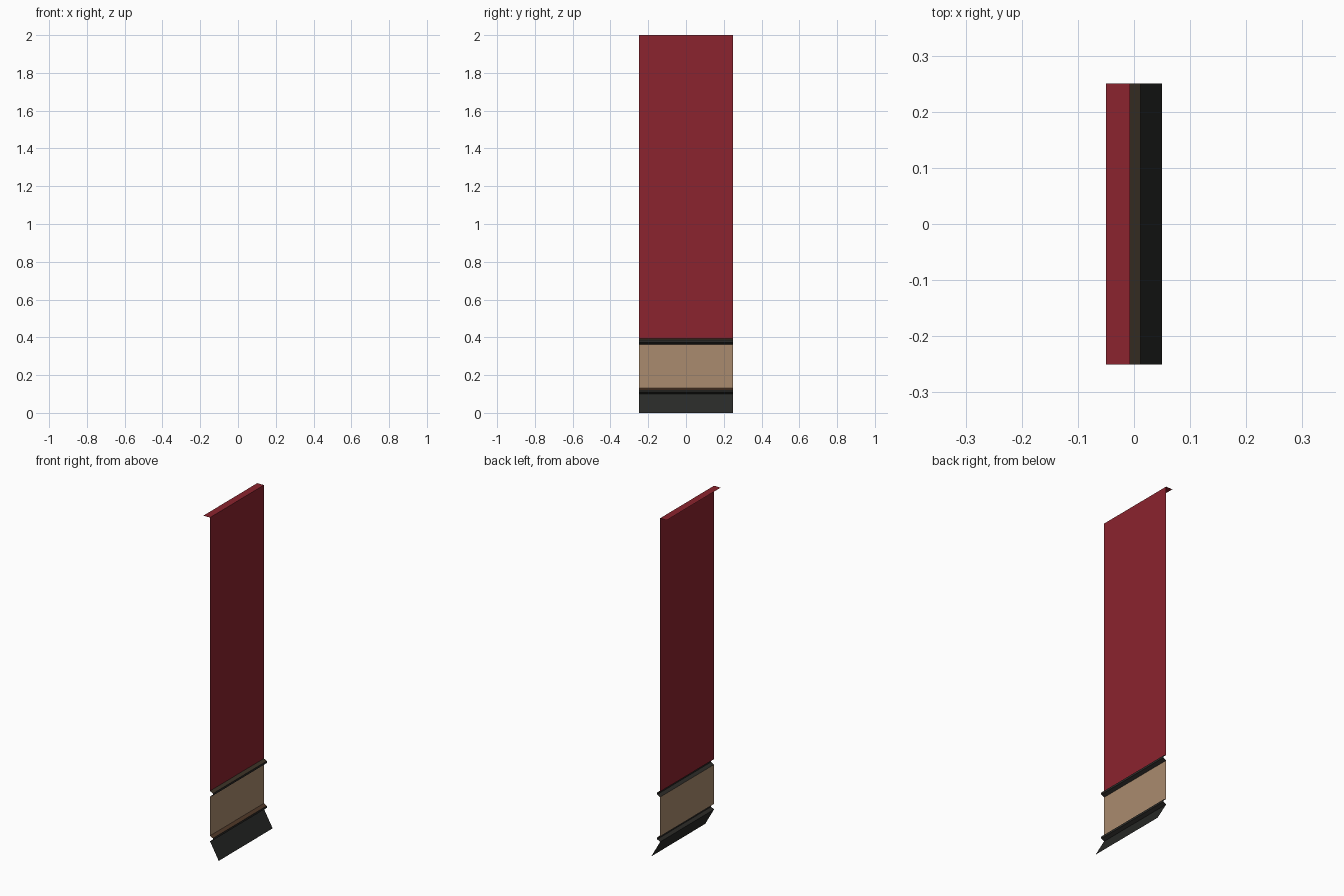
import bpy

if "Cube" in bpy.data.objects:
    bpy.data.objects.remove(bpy.data.objects["Cube"])

WALL, OUT, HALF = -0.007, 0.012, 0.25


def lin(c):
    c /= 255
    return c / 12.92 if c <= 0.04045 else ((c + 0.055) / 1.055) ** 2.4


def mat(name, r, g, b):
    m = bpy.data.materials.new(name)
    m.diffuse_color = (lin(r), lin(g), lin(b), 1)
    m.use_nodes = True
    m.node_tree.nodes["Principled BSDF"].inputs["Base Color"].default_value = m.diffuse_color
    return m


red = mat("wall red", 139, 35, 46)
beige = mat("panel beige", 170, 139, 110)
black = mat("skirting black", 40, 41, 39)
umber = mat("rail umber", 62, 52, 40)
brown = mat("rail brown", 80, 56, 40)
charcoal = mat("rail charcoal", 44, 43, 40)


def sheet(name, profile, mats):
    """Open (x, z) profile, listed top to bottom, swept along y; one material per strip."""
    verts = [(x, y, z) for x, z in profile for y in (-HALF, HALF)]
    faces = [(2 * i, 2 * i + 2, 2 * i + 3, 2 * i + 1) for i in range(len(profile) - 1)]
    me = bpy.data.meshes.new(name)
    me.from_pydata(verts, [], faces)
    used = list(dict.fromkeys(mats))
    for m in used:
        me.materials.append(m)
    for p, m in zip(me.polygons, mats):
        p.material_index = used.index(m)
    ob = bpy.data.objects.new(name, me)
    bpy.context.collection.objects.link(ob)
    return ob


def rail(name, top, bottom, mats):
    """Bevelled moulding standing out from the wall."""
    sheet(name, [(WALL, top), (OUT, top - 0.01), (OUT, bottom + 0.01), (WALL, bottom)], mats)


# Red upper wall with its ledge running back at the top
sheet("upper_wall", [(-0.05, 2.0), (WALL, 2.0), (WALL, 0.395)], [red, red])
# Moulding between wall and panel
rail("upper_rail", 0.395, 0.363, [umber, charcoal, charcoal])
# Beige lower panel
sheet("lower_panel", [(WALL, 0.363), (WALL, 0.132)], [beige])
# Moulding between panel and skirting
rail("lower_rail", 0.132, 0.10, [brown, charcoal, charcoal])
# Flared skirting board
sheet("skirting", [(WALL, 0.10), (0.05, 0.0)], [black])
